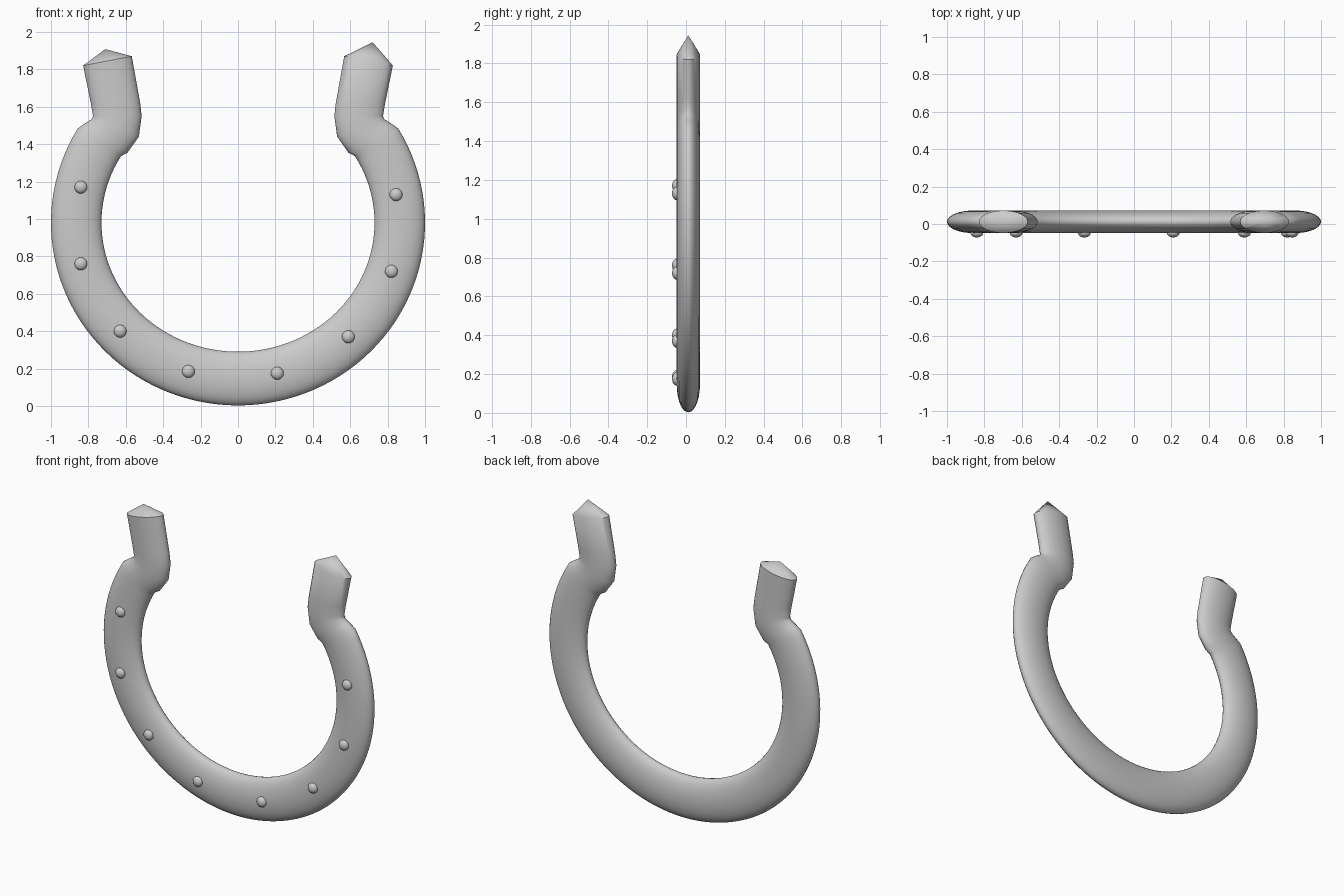
import bpy, bmesh, math
from mathutils import Vector

cube = bpy.data.objects.get("Cube")
if cube:
    bpy.data.objects.remove(cube, do_unlink=True)

steel = bpy.data.materials.new("grey_steel")
steel.use_nodes = True
colour = (0.6, 0.6, 0.6, 1)
steel.diffuse_color = colour
steel.node_tree.nodes["Principled BSDF"].inputs["Base Color"].default_value = colour

SIDES = 28
MID_Y = 0.012
HALF_DEPTH = 0.06


def finish(name, bm, angle):
    bmesh.ops.recalc_face_normals(bm, faces=bm.faces)
    mesh = bpy.data.meshes.new(name)
    bm.to_mesh(mesh)
    bm.free()
    mesh.materials.append(steel)
    obj = bpy.data.objects.new(name, mesh)
    bpy.context.collection.objects.link(obj)
    bpy.ops.object.select_all(action="DESELECT")
    obj.select_set(True)
    bpy.context.view_layer.objects.active = obj
    bpy.ops.object.shade_smooth_by_angle(angle=math.radians(angle))
    return obj


def section(bm, outer, inner):
    """Oval cross-section spanning two points of the outline."""
    a, b = (Vector((p[0], MID_Y, p[1])) for p in (outer, inner))
    centre, half = (a + b) / 2, (a - b) / 2
    loop = []
    for i in range(SIDES):
        t = math.tau * i / SIDES
        depth = Vector((0, HALF_DEPTH * math.sin(t), 0))
        loop.append(bm.verts.new(centre + half * math.cos(t) + depth))
    return loop


# Outline pairs (outer, inner): bent heel on the +x side
heel = [((0.82, 1.51), (0.59, 1.355)),
        ((0.783, 1.533), (0.53, 1.44)),
        ((0.775, 1.55), (0.515, 1.55)),
        ((0.787, 1.62), (0.523, 1.62)),
        ((0.828, 1.82), (0.568, 1.87))]
mirrored = [((-o[0], o[1]), (-i[0], i[1])) for o, i in heel]

# Curved body
arc = []
for k in range(81):
    t = math.radians(31 - 242 * k / 80)
    c, s = math.cos(t), math.sin(t)
    arc.append(((c, 0.98 + 0.977 * s), (0.73 * c, 0.98 + 0.69 * s)))

bm = bmesh.new()
loops = [section(bm, o, i) for o, i in heel[::-1] + arc + mirrored]
for a, b in zip(loops, loops[1:]):
    for i in range(SIDES):
        j = (i + 1) % SIDES
        bm.faces.new((a[i], a[j], b[j], b[i]))

# Pointed tips
for loop, x, z in ((loops[0], 0.72, 1.945), (loops[-1], -0.71, 1.908)):
    tip = bm.verts.new((x, MID_Y, z))
    for i in range(SIDES):
        bm.faces.new((loop[i], loop[(i + 1) % SIDES], tip))
finish("horseshoe_body", bm, 40)

# Nail heads
nails = [(-0.84, 1.17), (-0.84, 0.76), (-0.63, 0.40), (-0.265, 0.185),
         (0.21, 0.175), (0.59, 0.37), (0.82, 0.72), (0.845, 1.13)]
for n, (x, z) in enumerate(nails, 1):
    bm = bmesh.new()
    bmesh.ops.create_uvsphere(bm, u_segments=20, v_segments=12, radius=0.034)
    for v in bm.verts:
        v.co = Vector((x + v.co.x, -0.048 + v.co.z * 0.7, z + v.co.y))
    finish(f"nail_head_{n}", bm, 60)
